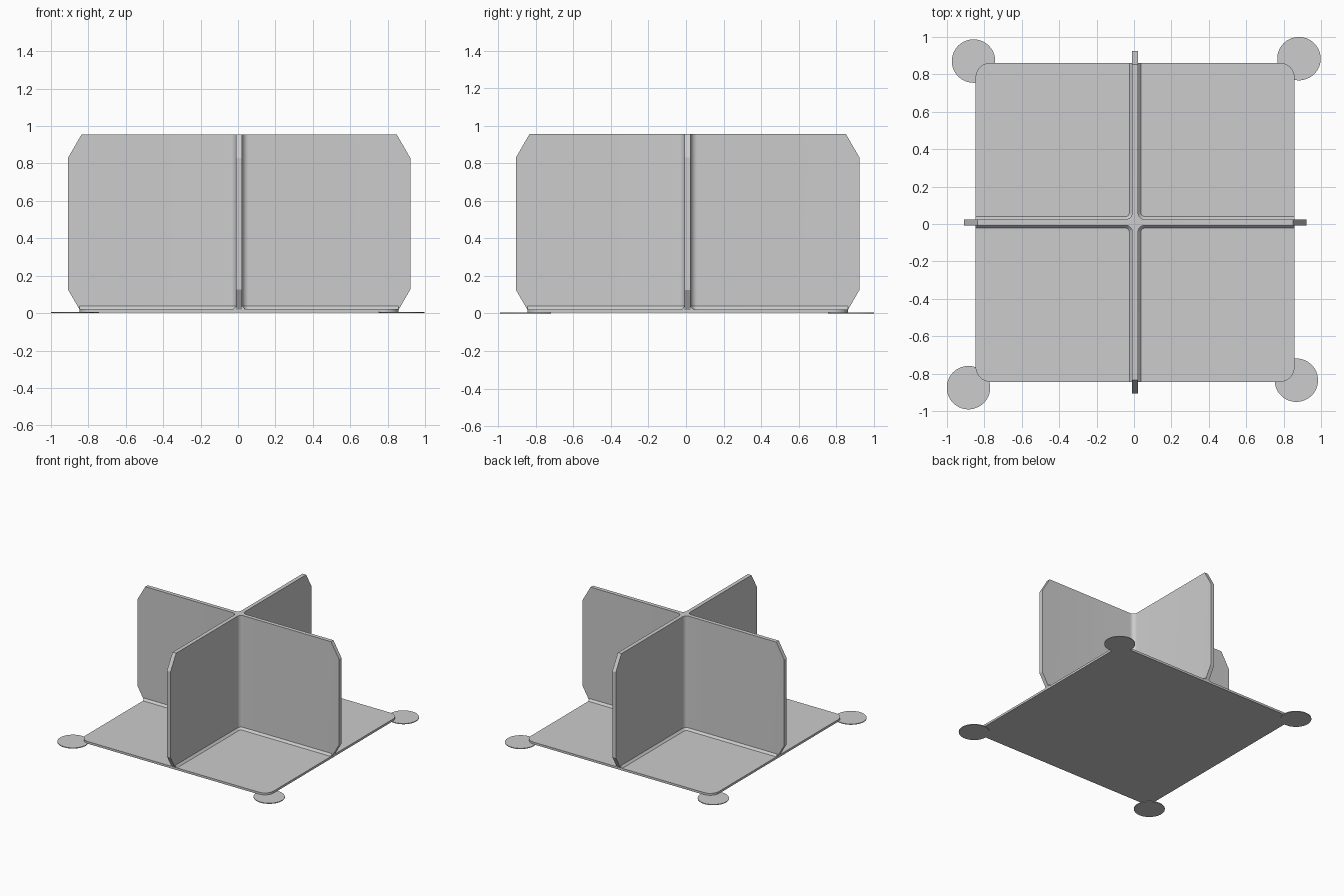
import bpy, bmesh, math
from mathutils import Vector

if "Cube" in bpy.data.objects:
    bpy.data.objects.remove(bpy.data.objects["Cube"])

CX, CY = 0.006, 0.009          # shared centre of base and dividers

grey = bpy.data.materials.new("light grey")
grey.diffuse_color = (0.604, 0.604, 0.604, 1)
grey.use_nodes = True
grey.node_tree.nodes["Principled BSDF"].inputs["Base Color"].default_value = grey.diffuse_color


def finish(bm, name):
    bmesh.ops.recalc_face_normals(bm, faces=bm.faces)
    me = bpy.data.meshes.new(name)
    bm.to_mesh(me)
    bm.free()
    me.materials.append(grey)
    ob = bpy.data.objects.new(name, me)
    bpy.context.collection.objects.link(ob)
    bpy.ops.object.select_all(action='DESELECT')
    ob.select_set(True)
    bpy.context.view_layer.objects.active = ob
    bpy.ops.object.shade_smooth_by_angle(angle=math.radians(30))
    return ob


def loft(bm, low, high, z0, z1):
    """Closed solid between two matching outlines."""
    a = [bm.verts.new((x, y, z0)) for x, y in low]
    b = [bm.verts.new((x, y, z1)) for x, y in high]
    n = len(a)
    for i in range(n):
        j = (i + 1) % n
        bm.faces.new((a[i], a[j], b[j], b[i]))
    bm.faces.new(a[::-1])
    bm.faces.new(b)


def cross(half, t, r, steps=8):
    """Plus-shaped outline with rounded inner corners."""
    pts = []
    for q in range(4):
        c, s = round(math.cos(q * math.pi / 2)), round(math.sin(q * math.pi / 2))
        arm = [(half, -t), (half, t)]
        for k in range(steps + 1):
            a = math.radians(270 - 90 * k / steps)
            arm.append((t + r + r * math.cos(a), t + r + r * math.sin(a)))
        pts += [(CX + c * x - s * y, CY + s * x + c * y) for x, y in arm]
    return pts


def rounded_square(half, r, steps=10):
    pts = []
    for q in range(4):
        sx, sy = ((1, 1), (-1, 1), (-1, -1), (1, -1))[q]
        for k in range(steps + 1):
            a = math.radians(90 * (q + k / steps))
            pts.append((CX + sx * (half - r) + r * math.cos(a),
                        CY + sy * (half - r) + r * math.sin(a)))
    return pts


# Base plate
bm = bmesh.new()
outline = rounded_square(0.853, 0.08)
loft(bm, outline, outline, 0.004, 0.022)
finish(bm, "base_plate")

# Crossed divider walls, with the four tips cut off at top and bottom
bm = bmesh.new()
outline = cross(0.915, 0.016, 0.035)
loft(bm, outline, outline, 0.004, 0.955)
for dx, dy in ((1, 0), (-1, 0), (0, 1), (0, -1)):
    for z, up in ((0.83, 1), (0.126, -1)):
        bmesh.ops.bisect_plane(
            bm, geom=bm.verts[:] + bm.edges[:] + bm.faces[:],
            plane_co=(CX + dx * 0.915, CY + dy * 0.915, z),
            plane_no=Vector((dx * 0.866, dy * 0.866, up * 0.5)), clear_outer=True)
        bmesh.ops.holes_fill(bm, edges=[e for e in bm.edges if e.is_boundary], sides=0)
finish(bm, "divider_walls")

# Sloped skirt where the walls meet the base
bm = bmesh.new()
loft(bm, cross(0.853, 0.032, 0.019), cross(0.853, 0.016, 0.035), 0.021, 0.039)
finish(bm, "wall_skirt")

# Thin corner discs under the base
for i, (x, y) in enumerate(((-0.858, 0.871), (0.882, 0.884),
                            (-0.885, -0.875), (0.868, -0.835))):
    bm = bmesh.new()
    ring = [(x + 0.116 * math.cos(k * math.pi / 32),
             y + 0.116 * math.sin(k * math.pi / 32)) for k in range(64)]
    loft(bm, ring, ring, 0.0, 0.006)
    finish(bm, f"corner_disc_{i + 1}")
